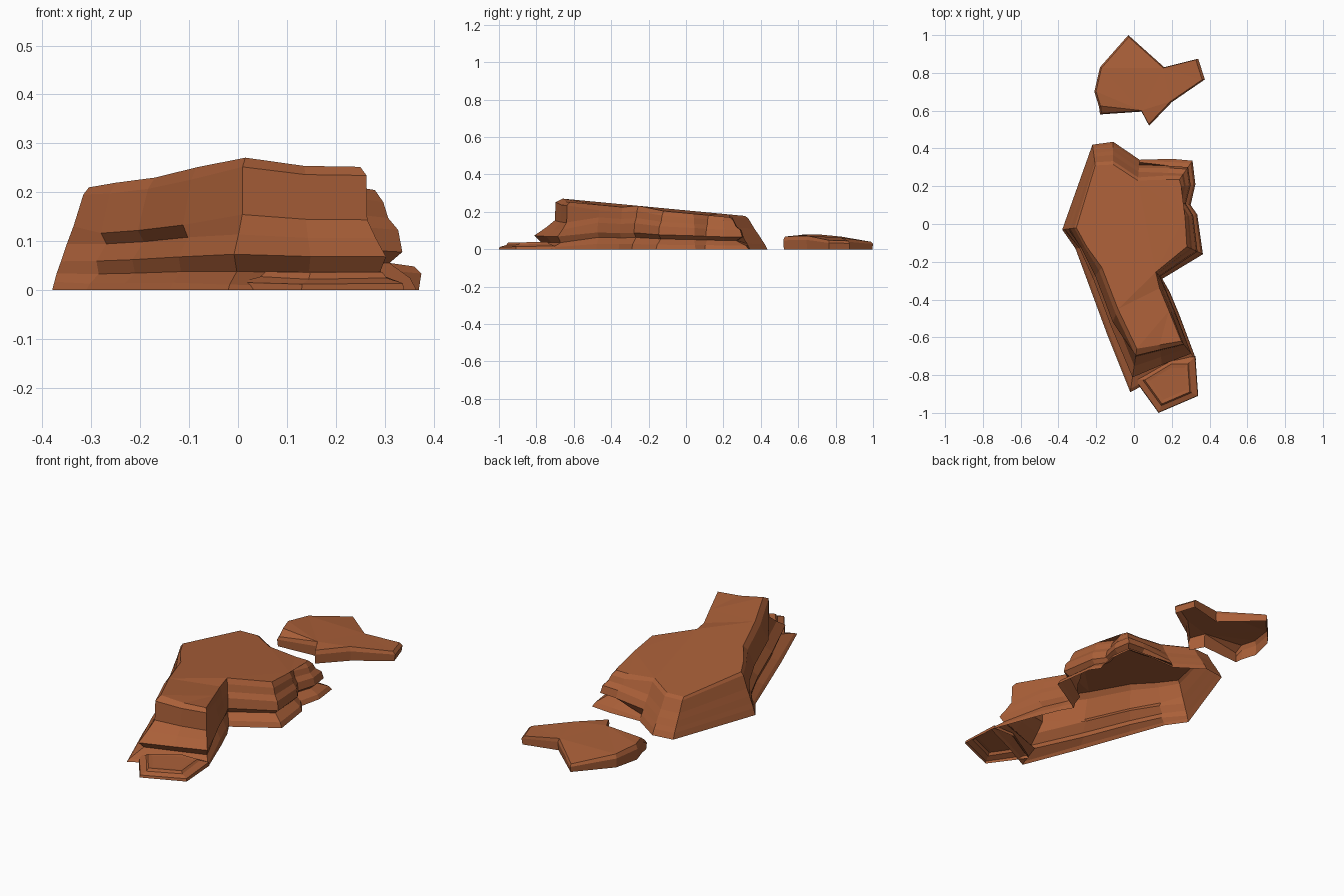
import bpy, bmesh

if "Cube" in bpy.data.objects:
    bpy.data.objects.remove(bpy.data.objects["Cube"])

clay = bpy.data.materials.new("red clay rock")
clay.diffuse_color = (0.40, 0.115, 0.04, 1)
clay.use_nodes = True
clay.node_tree.nodes["Principled BSDF"].inputs["Base Color"].default_value = clay.diffuse_color


def rock(name, rings):
    """Loft closed rings (counter-clockwise, bottom to top), cap the top, leave the base open."""
    bm = bmesh.new()
    loops = [[bm.verts.new(p) for p in ring] for ring in rings]
    n = len(loops[0])
    for low, high in zip(loops, loops[1:]):
        for i in range(n):
            j = (i + 1) % n
            bm.faces.new((low[i], low[j], high[j], high[i]))
    cap = bm.faces.new(loops[-1])
    bmesh.ops.triangulate(bm, faces=[cap])
    me = bpy.data.meshes.new(name)
    bm.to_mesh(me)
    bm.free()
    me.materials.append(clay)
    ob = bpy.data.objects.new(name, me)
    bpy.context.collection.objects.link(ob)
    return ob


# Strata profiles: (height fraction, how far from base outline to top outline)
FRONT = [(0, 0), (.04, .08), (.14, .5), (.27, .34), (.42, .6), (.57, .82), (.93, .84), (1, 1)]
LEFT = [(0, 0), (.06, .12), (.15, .42), (.27, .34), (.43, .68), (.53, .5), (.90, .8), (1, 1)]
BACK = [(0, 0), (.08, .06), (.16, .12), (.28, .24), (.45, .4), (.62, .58), (.93, .85), (1, 1)]
RIGHT = [(0, 0), (.12, .15), (.27, .65), (.38, .34), (.60, .44), (.72, .68), (.88, .8), (1, 1)]

# Main mesa: base x, base y, top x, top y, profile (clockwise from back left)
outline = [
    (-.22, .42, -.205, .31, BACK), (-.11, .435, -.11, .315, BACK),
    (.03, .34, .02, .23, BACK), (.20, .345, .17, .235, RIGHT),
    (.31, .335, .24, .235, RIGHT), (.325, .21, .25, .20, RIGHT),
    (.30, .10, .225, .12, RIGHT), (.335, .05, .27, .04, RIGHT),
    (.365, -.16, .28, -.12, RIGHT), (.15, -.29, .115, -.255, RIGHT),
    (.19, -.36, .135, -.34, RIGHT), (.24, -.48, .185, -.46, RIGHT),
    (.33, -.72, .25, -.62, FRONT), (.155, -.80, .135, -.64, FRONT),
    (-.02, -.89, .015, -.66, FRONT), (-.14, -.59, -.085, -.45, LEFT),
    (-.24, -.32, -.17, -.23, LEFT), (-.31, -.13, -.25, -.12, LEFT),
    (-.38, -.03, -.305, -.02, BACK),
][::-1]


def mesa_point(bx, by, tx, ty, profile, k):
    f, t = profile[k]
    top = .208 - .095 * ty - (.015 if tx > .12 else 0)
    return (bx + (tx - bx) * t, by + (ty - by) * t, top * f)


rock("mesa", [[mesa_point(*p, k) for p in outline] for k in range(8)])


# Low terraced ledge at the front foot
def terrace(scale, z, rise):
    pts = [(.0, -.82), (.13, -1.0), (.34, -.91), (.325, -.70), (.20, -.70)]
    cx, cy = .19, -.84
    return [(cx + (x - cx) * scale, cy + (y - cy) * scale, z + rise * (y + 1)) for x, y in pts]


rock("front_ledge", [terrace(1, 0, 0), terrace(.98, .012, .02), terrace(.76, .022, .03),
                     terrace(.70, .036, .01), terrace(.56, .034, .01)])

# Detached slab behind
slab = [(-.03, 1.0, .04), (-.18, .83, .068), (-.21, .70, .08), (-.185, .62, .078),
        (-.18, .58, .05), (.04, .595, .075), (.08, .52, .068), (.20, .645, .072),
        (.375, .765, .048), (.34, .875, .045), (.16, .83, .062)]


def slab_ring(scale, f):
    return [(.02 + (x - .02) * scale, .74 + (y - .74) * scale, z * f) for x, y, z in slab]


rock("back_slab", [slab_ring(.985, 0), slab_ring(1, .7), slab_ring(.96, 1)])
